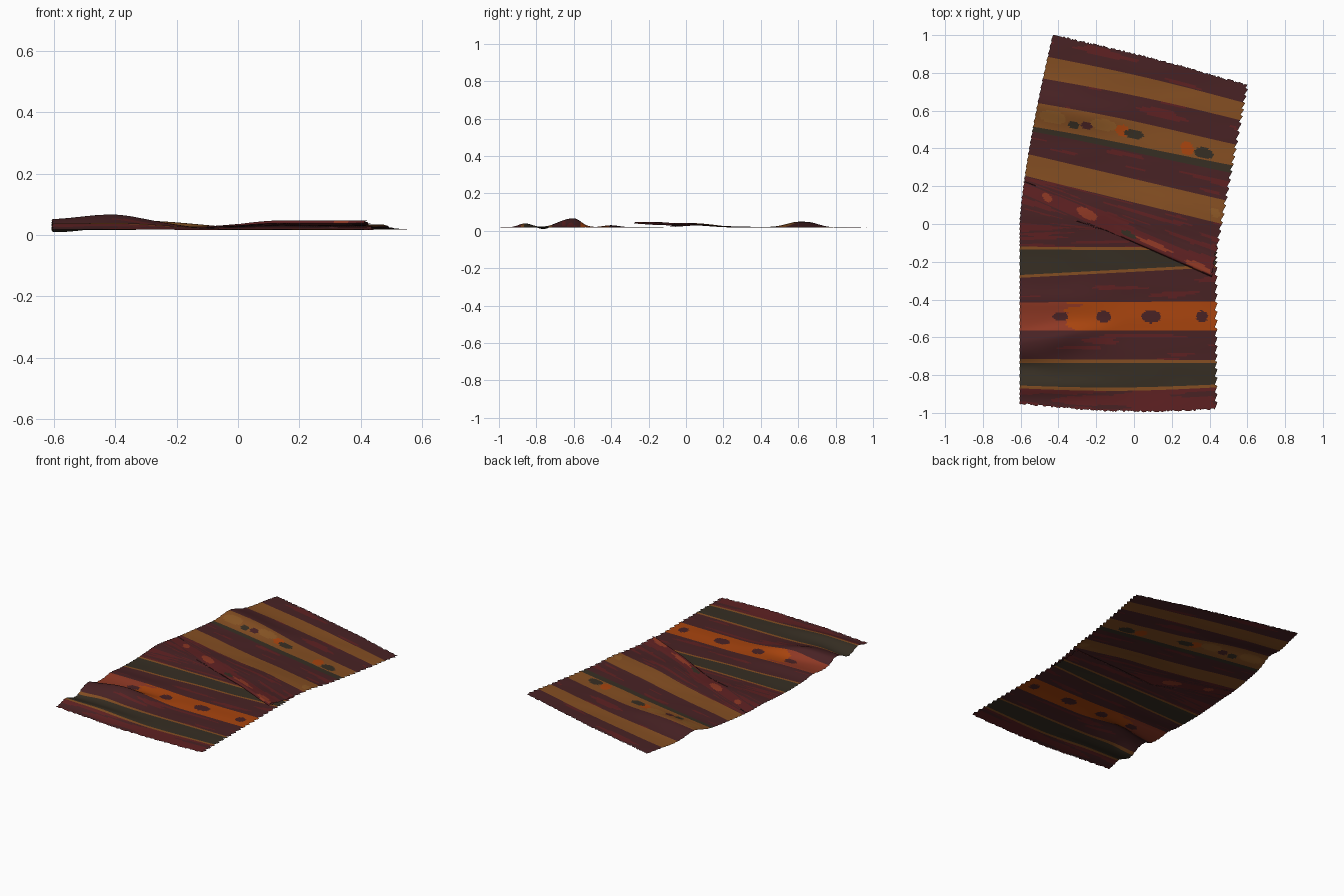
import bpy, math, random
from mathutils import Vector, noise

if "Cube" in bpy.data.objects:
    bpy.data.objects.remove(bpy.data.objects["Cube"])

random.seed(4)

# Flat colours (linear)
def mat(name, rgb):
    m = bpy.data.materials.new(name)
    lin = [((c / 255 + 0.055) / 1.055) ** 2.4 for c in rgb]
    m.diffuse_color = (*lin, 1)
    m.use_nodes = True
    m.node_tree.nodes["Principled BSDF"].inputs["Base Color"].default_value = m.diffuse_color
    return m

MAROON, RED, GREEN, MUSTARD, ORANGE, RUST, OCHRE = range(7)
mats = [mat("dark maroon", (72, 34, 36)), mat("deep red", (94, 33, 34)),
        mat("dark olive", (54, 46, 35)), mat("mustard brown", (132, 78, 34)),
        mat("burnt orange", (168, 68, 14)), mat("rust red", (142, 56, 36)),
        mat("light ochre", (140, 88, 38))]

# Woven bands from front to back: y at left edge, y at right edge, colour.
# The sheet doubles back between TIP_BAND's start and end (the tapered fold).
START = (-.95, -.98)
BANDS = [(-.87, -.865, RED), (-.855, -.85, MUSTARD), (-.735, -.735, GREEN),
         (-.715, -.72, MUSTARD), (-.565, -.565, MAROON), (-.415, -.41, ORANGE),
         (-.285, -.23, MAROON), (-.27, -.215, MUSTARD), (-.135, -.14, GREEN),
         (-.12, -.125, MUSTARD), (-.05, 0, MAROON), (.16, -.28, MAROON),
         (.22, -.2, RED), (.255, 0, MAROON), (.37, .125, MUSTARD),
         (.49, .27, MAROON), (.515, .31, GREEN), (.64, .42, MUSTARD),
         (.77, .55, MAROON), (.885, .64, MUSTARD), (1.0, .735, MAROON)]
TIP_BAND = 11

# Woven spots: first band, last band, slope, then x, y, radius x, radius y, colour
SPOTS = [(5, 5, 0, [(-.39, -.49, .04, .025, MAROON), (-.16, -.49, .04, .03, MAROON),
                    (.09, -.49, .05, .035, MAROON), (.36, -.49, .03, .03, MAROON)]),
         (12, 14, .42, [(-.46, .14, .026, .022, RUST), (-.25, .055, .055, .028, RUST),
                        (-.03, -.055, .04, .016, GREEN), (.11, -.11, .1, .012, RUST),
                        (.34, -.225, .07, .02, RUST), (.43, .06, .025, .025, OCHRE)]),
         (17, 17, .15, [(-.32, .525, .03, .02, GREEN), (-.25, .52, .03, .018, MAROON),
                        (-.06, .495, .04, .03, ORANGE), (.0, .475, .05, .024, GREEN),
                        (.28, .4, .035, .035, ORANGE), (.37, .375, .05, .03, GREEN),
                        (-.43, .565, .07, .035, OCHRE), (-.16, .525, .07, .03, OCHRE)])]

def smooth(t):
    t = max(0, min(1, t))
    return t * t * (3 - 2 * t)

def bell(d, w):
    return math.exp(-(d / w) ** 2)

def left_x(y):
    return -.605 + (.175 * y ** 1.35 if y > 0 else 0)

def right_x(y, band, t):
    upper = .41 + .19 * (y + .28) / 1.015
    if band < TIP_BAND:
        return .435
    if band == TIP_BAND:
        return .435 + (.41 - .435) * t
    return upper

# Wrinkles pushed up in the cloth
def wrinkles(x, y):
    left = smooth((.0 - x) / .4)
    d = y + .6 - .15 * (x + .4)
    z = .05 * left * bell(d, .05 if d > 0 else .1) * (.65 + .35 * bell(x + .42, .13))
    z += .02 * left * bell(y + .86, .05) + .012 * left * bell(y + .4, .06)
    z -= .016 * bell(x + .6, .12) * bell(y + .75, .05)
    z += .03 * smooth((.15 - x) / .5) * bell(y - .64 + .2 * (x + .5), .085)
    z += .01 * bell(y - .05, .12)
    z += .0025 * noise.noise(Vector((x * 4, y * 9, 0)))
    return z

def build_rug():
    cols = 150
    verts, faces, colours = [], [], []
    rows = []                                   # (band, t, yL, yR)
    prev = START
    for b, (yl, yr, c) in enumerate(BANDS):
        n = max(2, math.ceil(max(abs(yl - prev[0]), abs(yr - prev[1])) / .0095))
        for i in range(0 if b == 0 else 1, n + 1):
            t = i / n
            rows.append((b, t, prev[0] + (yl - prev[0]) * t, prev[1] + (yr - prev[1]) * t))
        prev = (yl, yr)
    a, tip = BANDS[TIP_BAND - 1], BANDS[TIP_BAND]
    for r, (b, t, yl, yr) in enumerate(rows):
        xl, xr = left_x(yl), right_x(yr, b, t)
        xr += .014 * ((r % 5) / 4 - .5)         # frayed selvedge
        xl += .005 * ((r % 4) / 3 - .5)
        for c in range(cols + 1):
            u = c / cols
            x = xl + (xr - xl) * u
            y = yl + (yr - yl) * u
            bow = math.sin(math.pi * u)
            y += -.025 * bow * smooth((-.75 - y) / .2) + .012 * bow * smooth((y - .3) / .3)
            if r in (0, len(rows) - 1):
                y += random.uniform(-.005, .005)
            z = .018 + wrinkles(x, y)
            # Layers of the fold
            ya = a[0] + (a[1] - a[0]) * u
            yb = tip[0] + (tip[1] - tip[0]) * u
            lift = smooth((ya - yb) / .15)
            if b == TIP_BAND:
                z += lift * (.004 + .016 * t)
            elif b > TIP_BAND:
                z += lift * .03 * math.exp(-max(0, y - yb) / .22) * smooth((.7 - y) / .4)
            verts.append((x, y, max(z, 0)))
    w = cols + 1
    for r in range(len(rows) - 1):
        b = rows[r + 1][0]
        for c in range(cols):
            i = r * w + c
            f = (i, i + 1, i + w + 1, i + w)
            faces.append(f)
            x = sum(verts[k][0] for k in f) / 4
            y = sum(verts[k][1] for k in f) / 4
            col = BANDS[b][2]
            # Uneven dye streaks
            s = noise.noise(Vector((x * 3, r * .28, 7)))
            if col == MAROON and s > (.12 if 9 < b < 14 else .3):
                col = RED
            elif col == RED and b == 0 and s > .25:
                col = MAROON
            elif col == ORANGE and x < -.36 + .15 * s:
                col = RUST
            for b0, b1, slope, spots in SPOTS:
                if b0 <= b <= b1:
                    for sx, sy, rx, ry, sc in spots:
                        dx = x - sx
                        if (dx / rx) ** 2 + ((y - sy + slope * dx) / ry) ** 2 < 1:
                            col = sc
            colours.append(col)
    me = bpy.data.meshes.new("folded_rug")
    me.from_pydata(verts, [], faces)
    for m in mats:
        me.materials.append(m)
    me.polygons.foreach_set("material_index", colours)
    me.polygons.foreach_set("use_smooth", [True] * len(faces))
    me.update()
    ob = bpy.data.objects.new("folded_rug", me)
    bpy.context.collection.objects.link(ob)

build_rug()
